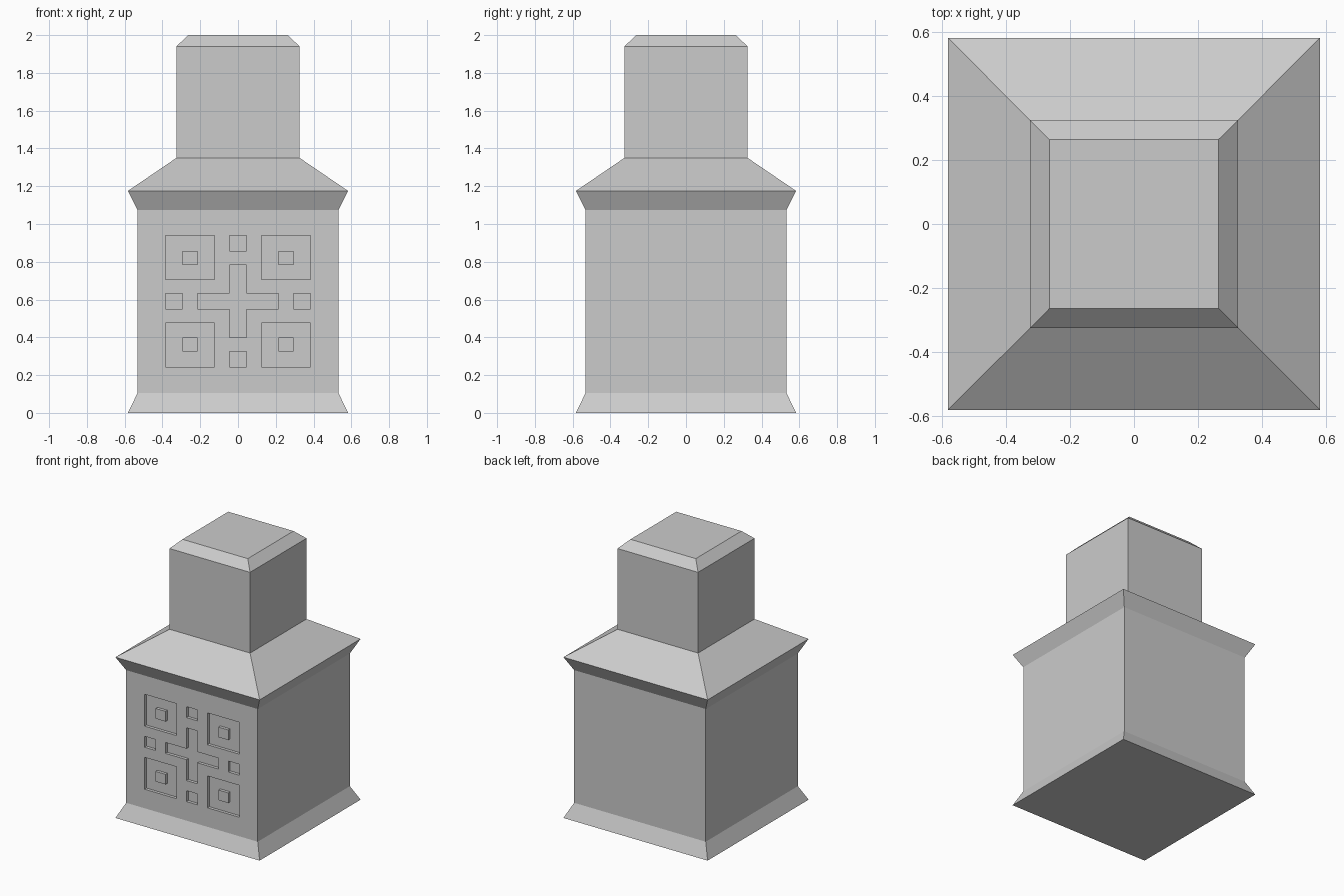
import bpy, bmesh

if "Cube" in bpy.data.objects:
    bpy.data.objects.remove(bpy.data.objects["Cube"])

# half width and height of each square ring, bottom to top
PROFILE = [(0.583, 0), (0.532, 0.105), (0.532, 1.075), (0.583, 1.175),
           (0.326, 1.35), (0.326, 1.94), (0.264, 2.0)]
DEPTH = 0.022


def finish(bm, name):
    bmesh.ops.recalc_face_normals(bm, faces=bm.faces)
    mesh = bpy.data.meshes.new(name)
    bm.to_mesh(mesh)
    bm.free()
    obj = bpy.data.objects.new(name, mesh)
    bpy.context.collection.objects.link(obj)
    return obj


# pedestal: stacked square rings with closed ends
bm = bmesh.new()
rings = [[bm.verts.new((sx * r, sy * r, z)) for sx, sy in ((-1, -1), (1, -1), (1, 1), (-1, 1))]
         for r, z in PROFILE]
for a, b in zip(rings, rings[1:]):
    for i in range(4):
        j = (i + 1) % 4
        bm.faces.new((a[i], a[j], b[j], b[i]))
bm.faces.new(rings[0][::-1])
bm.faces.new(rings[-1])
body = finish(bm, "pedestal")

# geometric front carving: filled cells of a symmetric grid
PATTERN = ["###.#.###",
           "#.#...#.#",
           "###.#.###",
           "....#....",
           "#.#####.#"]
PATTERN += PATTERN[-2::-1]
xs = [0.045, 0.125, 0.214, 0.294, 0.384]
zs = [0.040, 0.114, 0.193, 0.267, 0.347]
xs = [-v for v in reversed(xs)] + xs
zs = [0.591 + v for v in [-w for w in reversed(zs)] + zs]
bm = bmesh.new()
grid = [[bm.verts.new((x, -0.532 + DEPTH, z)) for x in xs] for z in zs]
for r, row in enumerate(PATTERN):
    for c, cell in enumerate(row):
        if cell == "#":
            bm.faces.new((grid[r][c], grid[r][c + 1], grid[r + 1][c + 1], grid[r + 1][c]))
bmesh.ops.delete(bm, geom=[v for v in bm.verts if not v.link_faces], context='VERTS')
ext = bmesh.ops.extrude_face_region(bm, geom=bm.faces[:], use_keep_orig=True)
bmesh.ops.translate(bm, vec=(0, -0.1, 0),
                    verts=[g for g in ext["geom"] if isinstance(g, bmesh.types.BMVert)])
bmesh.ops.dissolve_limit(bm, angle_limit=0.01, verts=bm.verts, edges=bm.edges)
cutter = finish(bm, "carving_cutter")
cutter.hide_render = True

# sink the carving into the front
mod = body.modifiers.new("front_carving", 'BOOLEAN')
mod.operation = 'DIFFERENCE'
mod.solver = 'EXACT'
mod.object = cutter
bpy.context.view_layer.objects.active = body
bpy.ops.object.modifier_apply(modifier=mod.name)
bpy.data.objects.remove(cutter)
